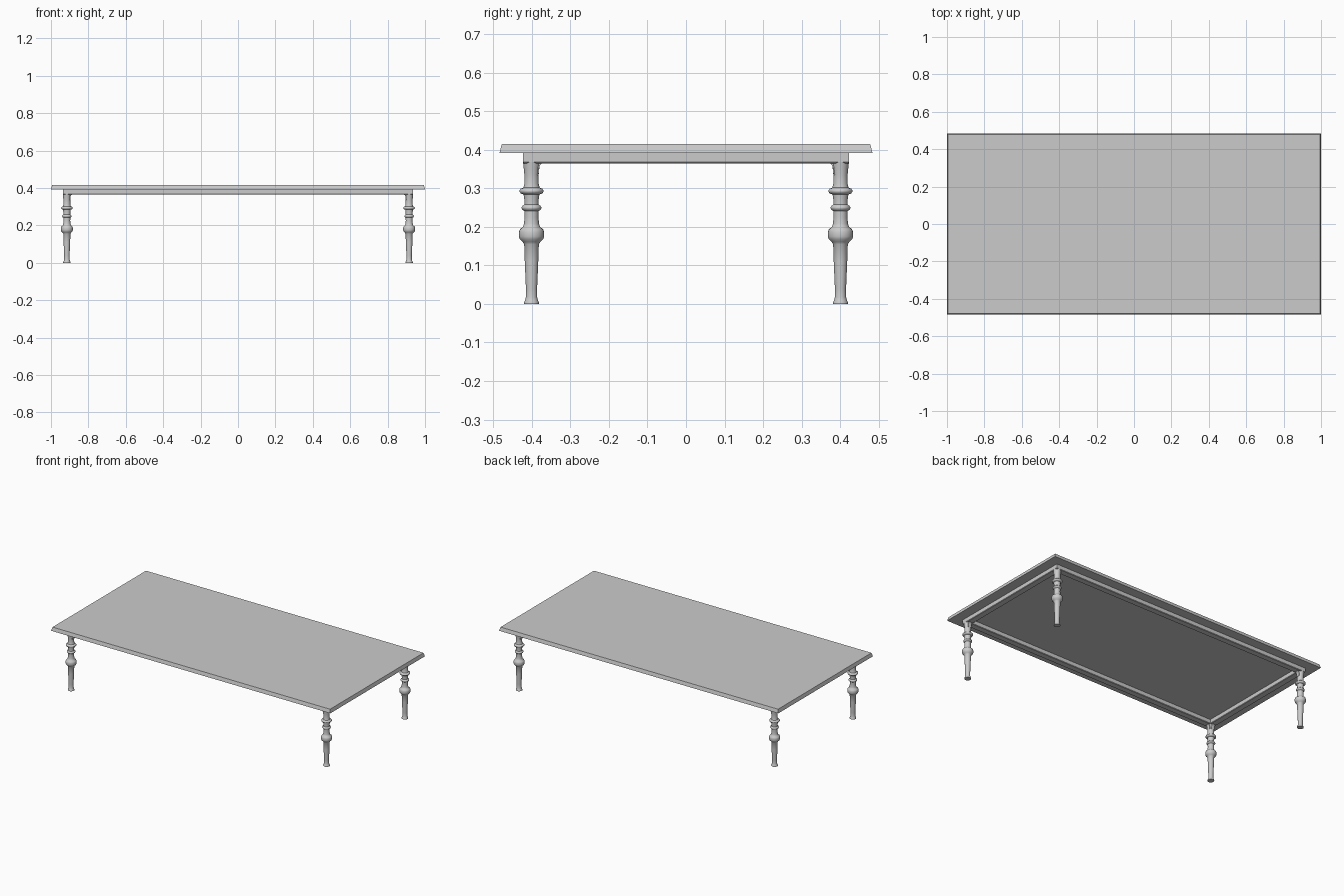
import bpy, bmesh, math

if "Cube" in bpy.data.objects:
    bpy.data.objects.remove(bpy.data.objects["Cube"])

LEG_X, LEG_Y = 0.915, 0.401      # leg centres
APRON_X, APRON_Y = 0.936, 0.423  # outer faces of the apron
TOP_Z, SLAB_Z, APRON_Z = 0.415, 0.392, 0.365


def finish(name, bm, smooth=False):
    bmesh.ops.recalc_face_normals(bm, faces=bm.faces)
    me = bpy.data.meshes.new(name)
    bm.to_mesh(me)
    bm.free()
    ob = bpy.data.objects.new(name, me)
    bpy.context.collection.objects.link(ob)
    if smooth:
        bpy.ops.object.select_all(action='DESELECT')
        bpy.context.view_layer.objects.active = ob
        ob.select_set(True)
        bpy.ops.object.shade_smooth_by_angle(angle=math.radians(40))
    return ob


def bridge_loops(bm, loops, closed=False):
    pairs = list(zip(loops, loops[1:]))
    if closed:
        pairs.append((loops[-1], loops[0]))
    for a, b in pairs:
        n = len(a)
        for i in range(n):
            j = (i + 1) % n
            bm.faces.new((a[i], a[j], b[j], b[i]))


def rect(bm, hx, hy, z):
    return [bm.verts.new((sx * hx, sy * hy, z))
            for sx, sy in ((-1, -1), (1, -1), (1, 1), (-1, 1))]


# Tabletop slab with sloping edges
bm = bmesh.new()
loops = [rect(bm, 1 - d, 0.484 - d, z)
         for d, z in ((0, SLAB_Z), (0.001, 0.397), (0.006, TOP_Z))]
bridge_loops(bm, loops)
bm.faces.new(loops[0])
bm.faces.new(loops[-1])
finish("tabletop", bm)

# Apron frame swept round a rectangle
bm = bmesh.new()
loops = [rect(bm, APRON_X - d, APRON_Y - d, z)
         for d, z in ((0, SLAB_Z), (0, APRON_Z + 0.003), (0.003, APRON_Z),
                      (0.038, APRON_Z), (0.041, APRON_Z + 0.003), (0.041, SLAB_Z))]
bridge_loops(bm, loops, closed=True)
finish("apron", bm)

# Turned leg profile: radius, height
PROFILE = [
    (0.0195, 0), (0.0195, 0.004), (0.017, 0.009), (0.0145, 0.018), (0.0145, 0.04),
    (0.0175, 0.11), (0.019, 0.155), (0.023, 0.161), (0.0305, 0.168), (0.0325, 0.175),
    (0.0325, 0.187), (0.030, 0.194), (0.022, 0.200), (0.0195, 0.208), (0.018, 0.225),
    (0.0185, 0.241), (0.023, 0.244), (0.0255, 0.248), (0.0255, 0.251), (0.023, 0.255),
    (0.0185, 0.258), (0.0185, 0.27), (0.0205, 0.284), (0.028, 0.287), (0.031, 0.291),
    (0.031, 0.295), (0.028, 0.299), (0.021, 0.302), (0.0185, 0.312), (0.0185, 0.335),
    (0.020, 0.35), (0.022, 0.368)]
SIDES = 24


def leg(name, sx, sy):
    bm = bmesh.new()
    loops = [[bm.verts.new((sx * LEG_X + r * math.cos(a), sy * LEG_Y + r * math.sin(a), z))
              for a in (2 * math.pi * i / SIDES for i in range(SIDES))]
             for r, z in PROFILE]
    bridge_loops(bm, loops)
    bm.faces.new(loops[0])
    bm.faces.new(loops[-1])
    finish(name, bm, smooth=True)


# Small curved bracket easing the leg into the apron along one axis
def bracket(name, sx, sy, along_x):
    bm = bmesh.new()
    curve = [(0.0, 0.335), (0.0185, 0.335), (0.0195, 0.352), (0.022, 0.360),
             (0.028, 0.3655), (0.0, 0.3655)]
    loops = []
    for w in (-0.011, 0.011):
        loops.append([bm.verts.new((sx * LEG_X - sx * u, sy * LEG_Y + w, z) if along_x
                                   else (sx * LEG_X + w, sy * LEG_Y - sy * u, z))
                      for u, z in curve])
    bridge_loops(bm, loops)
    bm.faces.new(loops[0])
    bm.faces.new(loops[1])
    finish(name, bm, smooth=True)


for sx, side in ((-1, "left"), (1, "right")):
    for sy, end in ((-1, "front"), (1, "back")):
        leg(f"{end}_{side}_leg", sx, sy)
        bracket(f"{end}_{side}_long_bracket", sx, sy, True)
        bracket(f"{end}_{side}_short_bracket", sx, sy, False)
